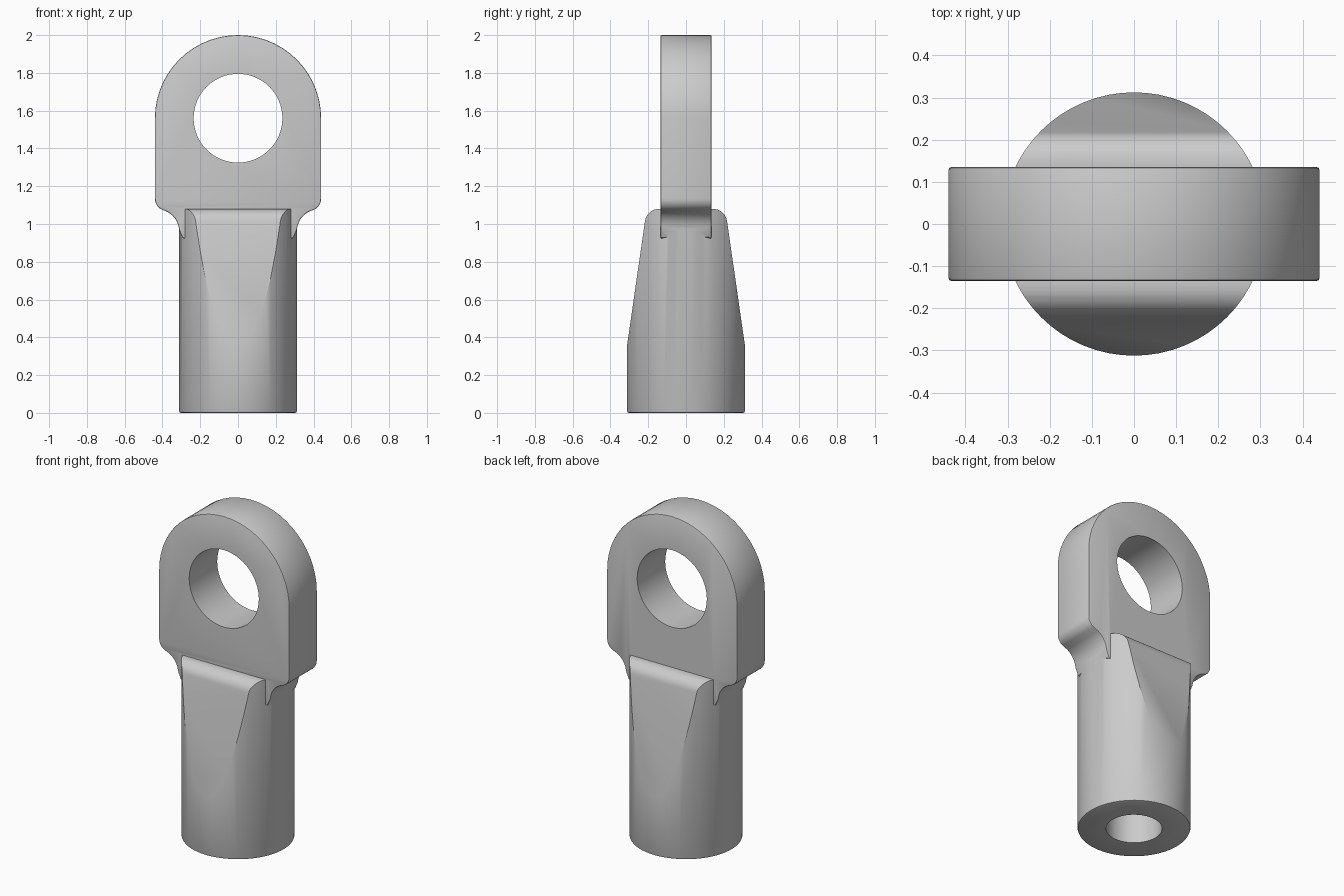
import bpy, bmesh, math
from mathutils import Matrix, Vector

cube = bpy.data.objects.get("Cube")
if cube:
    bpy.data.objects.remove(cube, do_unlink=True)

SHANK_R, PLATE_HALF = 0.3125, 0.135
EYE_R, EYE_Z, HOLE_R = 0.44, 1.56, 0.235

steel = bpy.data.materials.new("grey steel")
steel.use_nodes = True
colour = (0.6, 0.6, 0.6, 1)
steel.diffuse_color = colour
steel.node_tree.nodes["Principled BSDF"].inputs["Base Color"].default_value = colour


def make_object(name, bm):
    bmesh.ops.recalc_face_normals(bm, faces=bm.faces)
    mesh = bpy.data.meshes.new(name)
    bm.to_mesh(mesh)
    bm.free()
    mesh.materials.append(steel)
    obj = bpy.data.objects.new(name, mesh)
    bpy.context.collection.objects.link(obj)
    return obj


def arc(cx, cz, r, start, end, steps):
    angles = [math.radians(start + (end - start) * i / steps) for i in range(steps + 1)]
    return [(cx + r * math.cos(a), cz + r * math.sin(a)) for a in angles]


def mirrored(half):
    """Close a right-hand outline, listed bottom to top, with its mirror image."""
    return half + [(-u, z) for u, z in reversed(half)]


def extrude(name, outline, half, along_x=False, bevel=0):
    """Prism from an upright outline, centred on the extrusion axis."""
    bm = bmesh.new()
    place = (lambda u, z, d: (d, u, z)) if along_x else (lambda u, z, d: (u, d, z))
    face = bm.faces.new([bm.verts.new(place(u, z, -half)) for u, z in outline])
    new = bmesh.ops.extrude_face_region(bm, geom=[face])["geom"]
    shift = Vector((2 * half, 0, 0) if along_x else (0, 2 * half, 0))
    bmesh.ops.translate(bm, vec=shift, verts=[v for v in new if isinstance(v, bmesh.types.BMVert)])
    if bevel:
        rims = [e for e in bm.edges if any(len(f.verts) > 4 for f in e.link_faces)]
        bmesh.ops.bevel(bm, geom=rims, offset=bevel, segments=2, profile=0.5, affect='EDGES')
    return make_object(name, bm)


def cylinder(name, radius, depth, matrix, bevel=0, sides=64):
    bm = bmesh.new()
    bmesh.ops.create_cone(bm, cap_ends=True, segments=sides, radius1=radius,
                          radius2=radius, depth=depth, matrix=matrix)
    if bevel:
        rim = [e for e in bm.edges if all(v.co.z < 0.01 for v in e.verts)]
        bmesh.ops.bevel(bm, geom=rim, offset=bevel, segments=2, profile=0.5, affect='EDGES')
    return make_object(name, bm)


def combine(target, tool, operation):
    mod = target.modifiers.new(operation.lower(), 'BOOLEAN')
    mod.operation, mod.object, mod.solver = operation, tool, 'EXACT'
    bpy.context.view_layer.objects.active = target
    bpy.ops.object.modifier_apply(modifier=mod.name)
    bpy.data.objects.remove(tool, do_unlink=True)


# Round shank, tapered front and back with rounded shoulders
shank = cylinder("rod_end", SHANK_R, 1.2, Matrix.Translation((0, 0, 0.6)), 0.01)
taper = [(0.4, -0.1), (0.4, 0.35), (0.313, 0.35)] + arc(0.143, 1.005, 0.075, 8, 90, 8)
combine(shank, extrude("taper_form", mirrored(taper), 0.5, along_x=True), 'INTERSECT')

# Flat eye plate with rounded lower corners flaring out of the shank
flare = [(0.25, 0.9), (0.295, 0.93), (0.31, 0.965)]
flare += arc(0.425, 0.965, 0.112, 170, 118, 6)
flare += arc(0.375, 1.135, 0.065, -62, 0, 6)
dome = arc(0, EYE_Z, EYE_R, 0, 90, 14)[:-1]
half = flare + dome
outline = half + [(0, EYE_Z + EYE_R)] + [(-x, z) for x, z in reversed(half)]
plate = extrude("eye_plate", outline, PLATE_HALF, bevel=0.006)
combine(shank, plate, 'UNION')

# Eye hole and the blind bore in the foot
across = Matrix.Translation((0, 0, EYE_Z)) @ Matrix.Rotation(math.pi / 2, 4, 'X')
combine(shank, cylinder("eye_hole", HOLE_R, 1, across), 'DIFFERENCE')
combine(shank, cylinder("foot_bore", 0.155, 1.5, Matrix.Translation((0, 0, 0)), sides=48), 'DIFFERENCE')

bpy.ops.object.select_all(action='DESELECT')
shank.select_set(True)
bpy.context.view_layer.objects.active = shank
bpy.ops.object.shade_smooth_by_angle(angle=math.radians(30))
